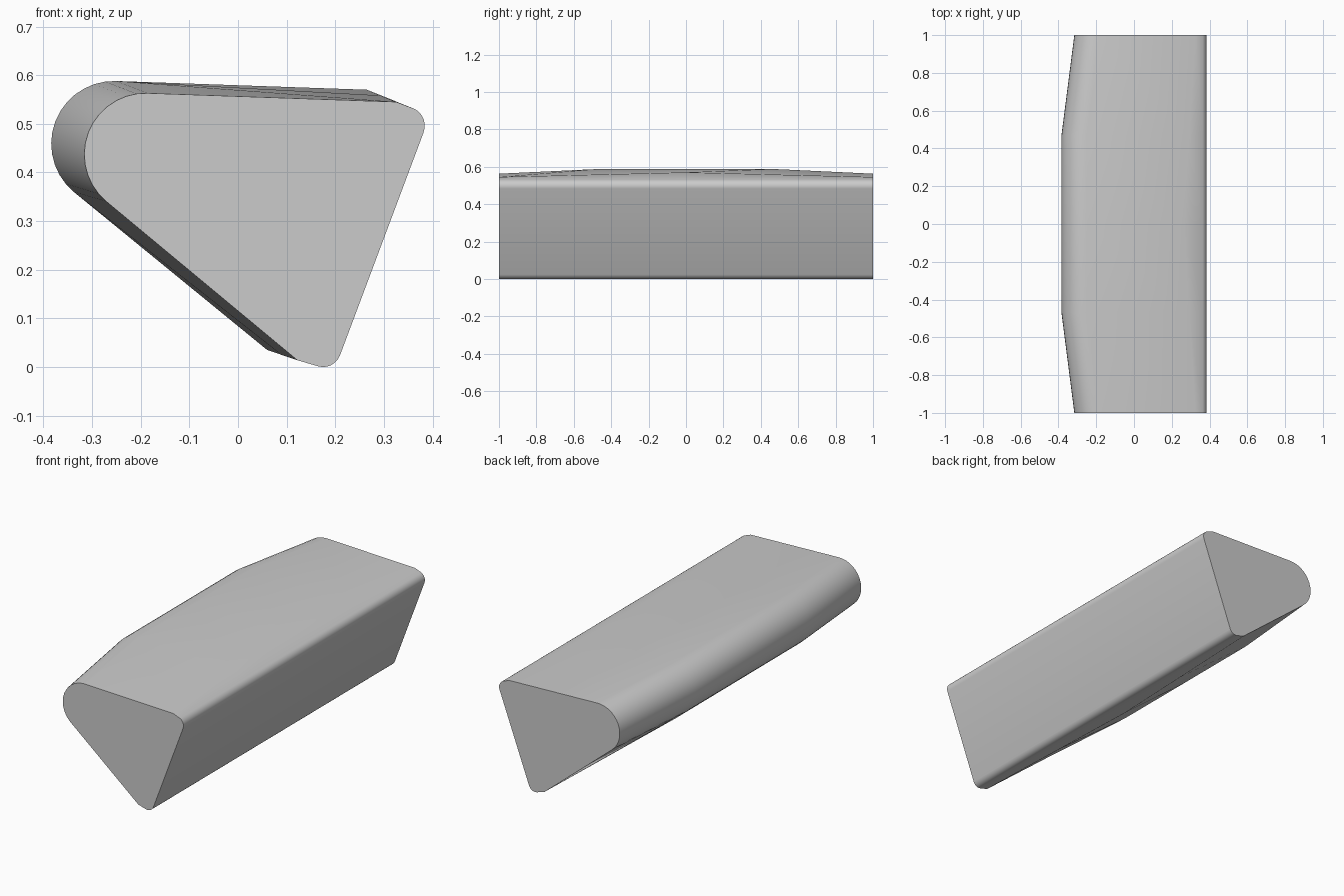
import bpy, bmesh, math

cube = bpy.data.objects.get("Cube")
if cube:
    bpy.data.objects.remove(cube)

grey = bpy.data.materials.new("plain grey")
grey.use_nodes = True
colour = (0.6, 0.6, 0.6, 1)
grey.diffuse_color = colour
grey.node_tree.nodes["Principled BSDF"].inputs["Base Color"].default_value = colour


def mix(a, b, t):
    return a + (b - a) * t


def arc(cx, cz, r, start, end, steps):
    angles = [math.radians(mix(start, end, i / steps)) for i in range(steps + 1)]
    return [(cx + r * math.cos(a), cz + r * math.sin(a)) for a in angles]


def section(nose, crease):
    """Rounded wedge outline; nose swells the round side, crease moves the bevels."""
    top = (mix(0.325, 0.265, crease), mix(0.545, 0.57, crease))
    bottom = (mix(0.122, 0.06, crease), mix(0.014, 0.035, crease))
    round_side = arc(mix(-0.19, -0.255, nose), mix(0.437, 0.459, nose),
                     mix(0.126, 0.129, nose), 88, 230, 14)
    lower_corner = arc(0.175, 0.037, 0.037, 255, 339, 6)
    upper_corner = arc(0.345, 0.496, 0.039, -21, 62, 6)
    return [top] + round_side + [bottom] + lower_corner + upper_corner


# Loft the wedge body along its length
stations = [(-1, 0, 0), (-0.47, 1, 0.53), (0, 1, 1), (0.47, 1, 0.53), (1, 0, 0)]
bm = bmesh.new()
rings = [[bm.verts.new((x, y, z)) for x, z in section(nose, crease)]
         for y, nose, crease in stations]
for a, b in zip(rings, rings[1:]):
    n = len(a)
    for i in range(n):
        j = (i + 1) % n
        bm.faces.new((a[i], a[j], b[j], b[i]))

# Flat end caps
bm.faces.new(rings[0])
bm.faces.new(rings[-1][::-1])
bmesh.ops.recalc_face_normals(bm, faces=bm.faces)

mesh = bpy.data.meshes.new("wedge_body")
bm.to_mesh(mesh)
bm.free()
mesh.materials.append(grey)
body = bpy.data.objects.new("wedge_body", mesh)
bpy.context.collection.objects.link(body)

# Smooth the rounded edges and keep the end rims sharp
bpy.context.view_layer.objects.active = body
body.select_set(True)
bpy.ops.object.shade_smooth_by_angle(angle=math.radians(30))
